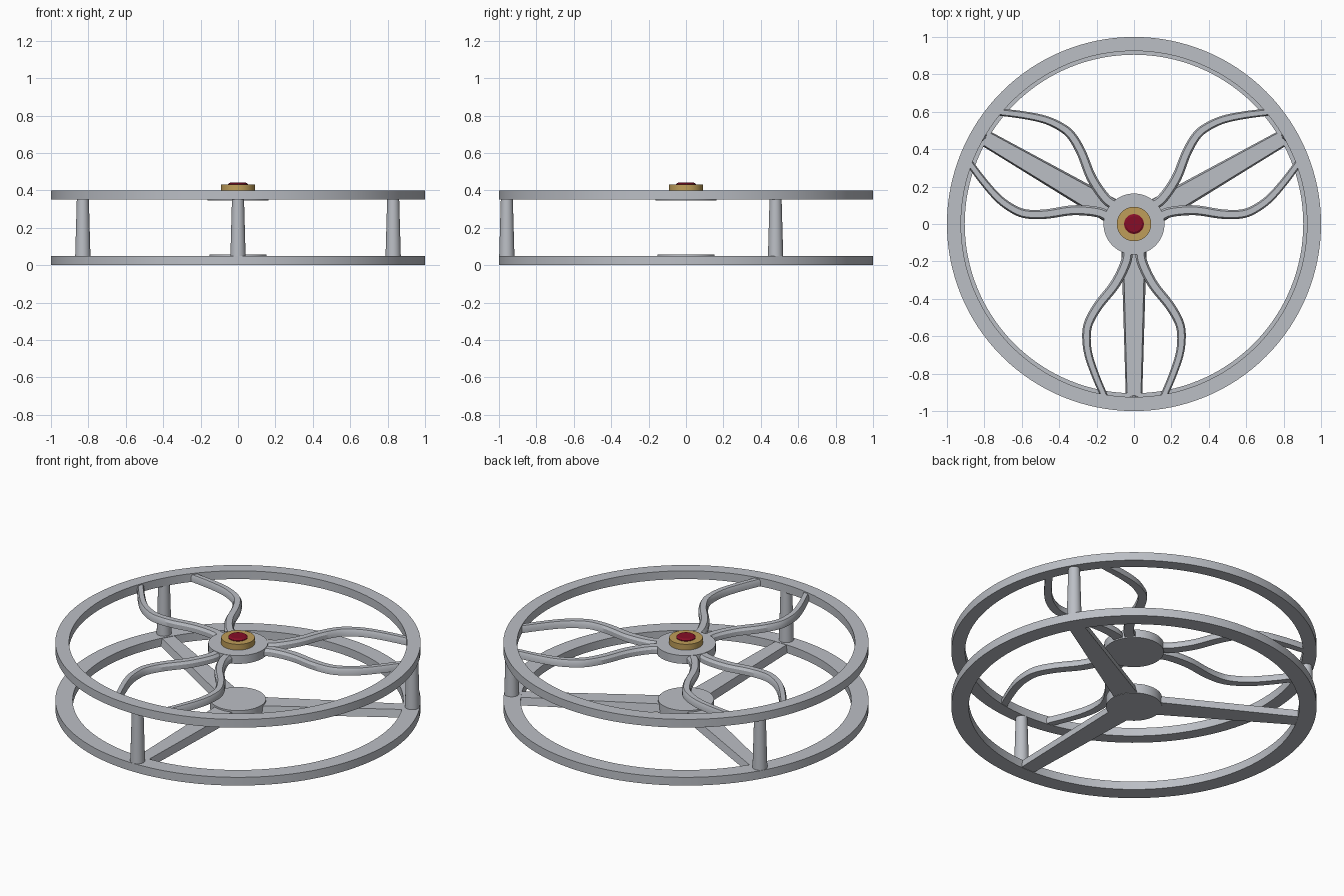
import bpy, bmesh, math
from mathutils import Vector, Matrix

if "Cube" in bpy.data.objects:
    bpy.data.objects.remove(bpy.data.objects["Cube"])

def material(name, rgb):
    m = bpy.data.materials.new(name)
    m.diffuse_color = (*rgb, 1)
    m.use_nodes = True
    m.node_tree.nodes["Principled BSDF"].inputs["Base Color"].default_value = m.diffuse_color
    return m

STEEL = material("steel grey", (0.50, 0.52, 0.56))
GOLD = material("gold", (0.52, 0.34, 0.10))
RUBY = material("ruby red", (0.24, 0.004, 0.02))
ANGLES = [math.radians(a) for a in (-90, 30, 150)]

def finish(name, bm, mat, smooth=True):
    bmesh.ops.recalc_face_normals(bm, faces=bm.faces)
    me = bpy.data.meshes.new(name)
    bm.to_mesh(me)
    bm.free()
    me.materials.append(mat)
    ob = bpy.data.objects.new(name, me)
    bpy.context.collection.objects.link(ob)
    if smooth:
        bpy.ops.object.select_all(action='DESELECT')
        ob.select_set(True)
        bpy.context.view_layer.objects.active = ob
        bpy.ops.object.shade_smooth_by_angle(angle=math.radians(30))
    return ob

def lathe(name, profile, mat, closed=False, center=(0, 0), seg=64):
    """Spin (radius, z) points around a vertical axis."""
    bm = bmesh.new()
    rings = []
    for r, z in profile:
        rings.append([bm.verts.new((center[0] + r * math.cos(2 * math.pi * i / seg),
                                    center[1] + r * math.sin(2 * math.pi * i / seg), z))
                      for i in range(seg)])
    pairs = list(zip(rings, rings[1:] + rings[:1])) if closed else list(zip(rings, rings[1:]))
    for a, b in pairs:
        for i in range(seg):
            j = (i + 1) % seg
            bm.faces.new((a[i], a[j], b[j], b[i]))
    if not closed:
        bm.faces.new(rings[0])
        bm.faces.new(rings[-1])
    return finish(name, bm, mat)

def sweep(name, path, widths, section, mat, angle):
    """Sweep a (width factor, z) section along a flat path, turned about z."""
    bm = bmesh.new()
    rot = Matrix.Rotation(angle, 3, 'Z')
    loops = []
    for i, p in enumerate(path):
        t = (path[min(i + 1, len(path) - 1)] - path[max(i - 1, 0)]).normalized()
        n = Vector((-t.y, t.x, 0))
        loops.append([bm.verts.new(rot @ (p + n * widths[i] * u + Vector((0, 0, z))))
                      for u, z in section])
    k = len(section)
    for a, b in zip(loops, loops[1:]):
        for i in range(k):
            j = (i + 1) % k
            bm.faces.new((a[i], a[j], b[j], b[i]))
    bm.faces.new(loops[0])
    bm.faces.new(loops[-1])
    return finish(name, bm, mat)

def spline(pts, steps=6):
    """Catmull-Rom curve through flat points."""
    p = [Vector((x, y, 0)) for x, y in pts]
    p = [2 * p[0] - p[1]] + p + [2 * p[-1] - p[-2]]
    out = []
    for i in range(1, len(p) - 2):
        a, b, c, d = p[i - 1:i + 3]
        for s in range(steps):
            t = s / steps
            out.append(0.5 * (2 * b + (c - a) * t + (2 * a - 5 * b + 4 * c - d) * t ** 2
                              + (3 * b - a - 3 * c + d) * t ** 3))
    return out + [p[-2]]

# Rims
for name, r, z in (("lower_rim", 0.905, 0.0), ("upper_rim", 0.925, 0.35)):
    lathe(name, [(r, z), (1, z), (1, z + 0.05), (r, z + 0.05)], STEEL, True, seg=128)

# Hubs, gold setting and jewel
lathe("lower_hub", [(0.153, 0.0), (0.153, 0.058)], STEEL)
lathe("upper_hub", [(0.163, 0.345), (0.163, 0.395)], STEEL)
lathe("jewel_setting", [(0.092, 0.39), (0.092, 0.43)], GOLD)
lathe("jewel", [(0.053, 0.425), (0.053, 0.434), (0.042, 0.441)], RUBY)

# Curved upper spokes: half outline, first along +x, mirrored for the pair
HALF = [(0.12, 0.035), (0.2, 0.042), (0.32, 0.1), (0.435, 0.19), (0.53, 0.243),
        (0.61, 0.254), (0.70, 0.243), (0.81, 0.206), (0.93, 0.155)]
LOWER_SECTION = [(-1, 0.002), (1, 0.002), (0.84, 0.048), (-0.84, 0.048)]
UPPER_SECTION = [(-1, 0.352), (1, 0.352), (1, 0.378), (0.65, 0.393), (-0.65, 0.393), (-1, 0.378)]

for n, a in enumerate(ANGLES, 1):
    for side, label in ((1, "left"), (-1, "right")):
        path = spline([(x, y * side) for x, y in HALF])
        m = len(path) - 1
        widths = [0.029 - 0.010 * i / m for i in range(m + 1)]
        sweep(f"upper_spoke_{n}_{label}", path, widths, UPPER_SECTION, STEEL, a)
    # Straight tapering lower spoke
    sweep(f"lower_spoke_{n}", [Vector((0.05, 0, 0)), Vector((0.92, 0, 0))],
          [0.070, 0.044], LOWER_SECTION, STEEL, a)
    # Tapered pillar between the rims
    lathe(f"pillar_{n}", [(0.041, 0.04), (0.032, 0.36)], STEEL,
          center=(0.958 * math.cos(a), 0.958 * math.sin(a)), seg=32)
